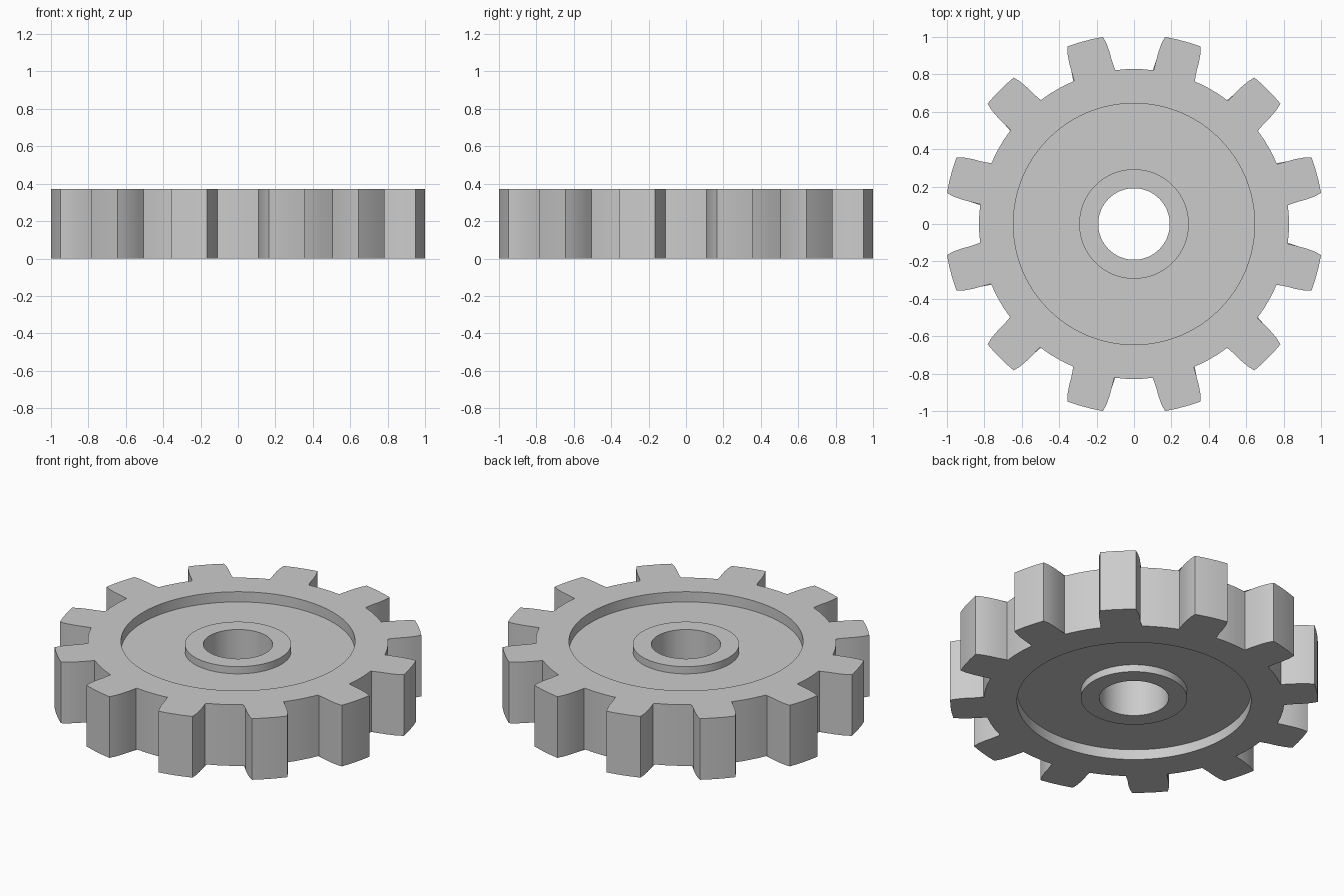
import bpy, bmesh, math

if "Cube" in bpy.data.objects:
    bpy.data.objects.remove(bpy.data.objects["Cube"])

TEETH = 12
H = 0.372            # full thickness
FLOOR = 0.062        # depth of the recess on each side
HUB = 0.018          # how far the hub sits below the rim
ROOT_R, TIP_R = 0.829, 1.0135

# One tooth: radius and half angle along its curved flank, root to tip
FLANK = [(ROOT_R, 7.4), (0.88, 7.3), (0.93, 6.9), (0.975, 6.35), (TIP_R, 5.6)]
tooth = [(r, -a) for r, a in FLANK]
tooth += [(TIP_R, -1.9), (TIP_R, 1.9)]
tooth += [(r, a) for r, a in reversed(FLANK)]
tooth += [(ROOT_R, 12.5), (ROOT_R, 17.5)]

step = 360 / TEETH
outline = [(r, a + step * (k + 0.5)) for k in range(TEETH) for r, a in tooth]
N = len(outline)


def circle(radius):
    # Evenly spaced points that stay lined up with the teeth
    return [(radius, step / 2 + (i - 5.5) * 360 / N) for i in range(N)]


# Closed cross-section: rim, recess, hub and bore, top then mirrored below
rim, recess, hub, bore = outline, circle(0.645), circle(0.293), circle(0.191)
upper = [(rim, H), (recess, H), (recess, H - FLOOR), (hub, H - FLOOR),
         (hub, H - HUB), (bore, H - HUB)]
section = upper + [(ring, H - z) for ring, z in reversed(upper)]

bm = bmesh.new()
rings = []
for ring, z in section:
    rings.append([bm.verts.new((r * math.cos(math.radians(a)),
                                r * math.sin(math.radians(a)), z))
                  for r, a in ring])
for k, a in enumerate(rings):
    b = rings[(k + 1) % len(rings)]
    for i in range(N):
        j = (i + 1) % N
        bm.faces.new((a[i], a[j], b[j], b[i]))
bmesh.ops.recalc_face_normals(bm, faces=bm.faces)

mesh = bpy.data.meshes.new("gear_wheel")
bm.to_mesh(mesh)
bm.free()
gear = bpy.data.objects.new("gear_wheel", mesh)
bpy.context.collection.objects.link(gear)

# Plain grey metal
grey = bpy.data.materials.new("grey_metal")
grey.diffuse_color = (0.6, 0.6, 0.6, 1)
grey.use_nodes = True
grey.node_tree.nodes["Principled BSDF"].inputs["Base Color"].default_value = grey.diffuse_color
mesh.materials.append(grey)

# Smooth curves, crisp edges
bpy.context.view_layer.objects.active = gear
gear.select_set(True)
bpy.ops.object.shade_smooth_by_angle(angle=math.radians(30))
